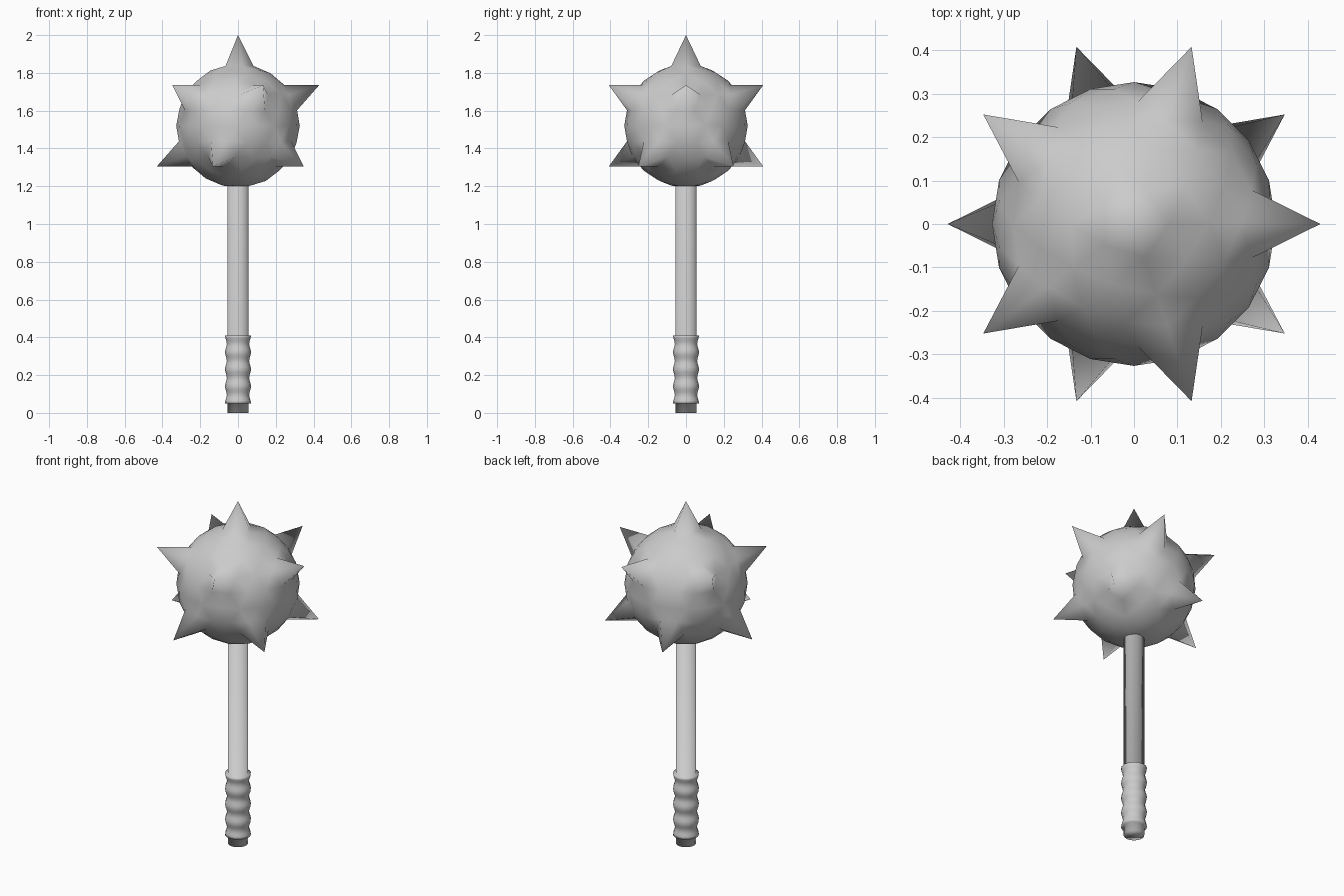
import bpy, bmesh, math
from mathutils import Matrix, Vector

cube = bpy.data.objects.get("Cube")
if cube:
    bpy.data.objects.remove(cube)

steel = bpy.data.materials.new("grey steel")
steel.use_nodes = True
grey = (0.6, 0.6, 0.6, 1)
steel.diffuse_color = grey
steel.node_tree.nodes["Principled BSDF"].inputs["Base Color"].default_value = grey


def finish(bm, name):
    """Turn a bmesh into a smooth-shaded object."""
    bmesh.ops.recalc_face_normals(bm, faces=bm.faces)
    for f in bm.faces:
        f.smooth = True
    mesh = bpy.data.meshes.new(name)
    bm.to_mesh(mesh)
    bm.free()
    mesh.materials.append(steel)
    obj = bpy.data.objects.new(name, mesh)
    bpy.context.collection.objects.link(obj)
    return obj


# Spiked head: five-edged sphere vertices are pulled out into spikes
CENTRE, RADIUS, TIP = 1.52, 0.327, 0.48
bm = bmesh.new()
bmesh.ops.create_icosphere(bm, subdivisions=3, radius=RADIUS)
corners = [v for v in bm.verts if len(v.link_edges) == 5]
upper = next(v for v in corners if 0.1 < v.co.z / RADIUS < 0.8)
turn = -math.atan2(upper.co.y, upper.co.x)
bmesh.ops.rotate(bm, verts=bm.verts, matrix=Matrix.Rotation(turn, 3, 'Z'))
for v in corners:
    if v.co.z > -0.9 * RADIUS:          # the bottom corner meets the shaft
        v.co = v.co.normalized() * TIP
bmesh.ops.translate(bm, verts=bm.verts, vec=Vector((0, 0, CENTRE)))
finish(bm, "spiked_head")

# Handle: pommel, rippled grip and shaft turned as one profile
SHAFT_R, GRIP_LOW, GRIP_HIGH, STEPS = 0.055, 0.05, 0.41, 24
profile = [(SHAFT_R, 0), (SHAFT_R, GRIP_LOW)]
for i in range(STEPS + 1):
    t = i / STEPS
    r = 0.064 + 0.005 * math.cos(t * 4 * math.tau)
    profile.append((r, GRIP_LOW + t * (GRIP_HIGH - GRIP_LOW)))
profile += [(SHAFT_R, GRIP_HIGH), (SHAFT_R, 1.22)]

SIDES = 16
bm = bmesh.new()
rings = []
for r, z in profile:
    rings.append([bm.verts.new((r * math.cos(k * math.tau / SIDES),
                                r * math.sin(k * math.tau / SIDES), z))
                  for k in range(SIDES)])
for low, high in zip(rings, rings[1:]):
    for k in range(SIDES):
        n = (k + 1) % SIDES
        bm.faces.new((low[k], low[n], high[n], high[k]))
bm.faces.new(rings[0][::-1])
bm.faces.new(rings[-1])
finish(bm, "handle")
